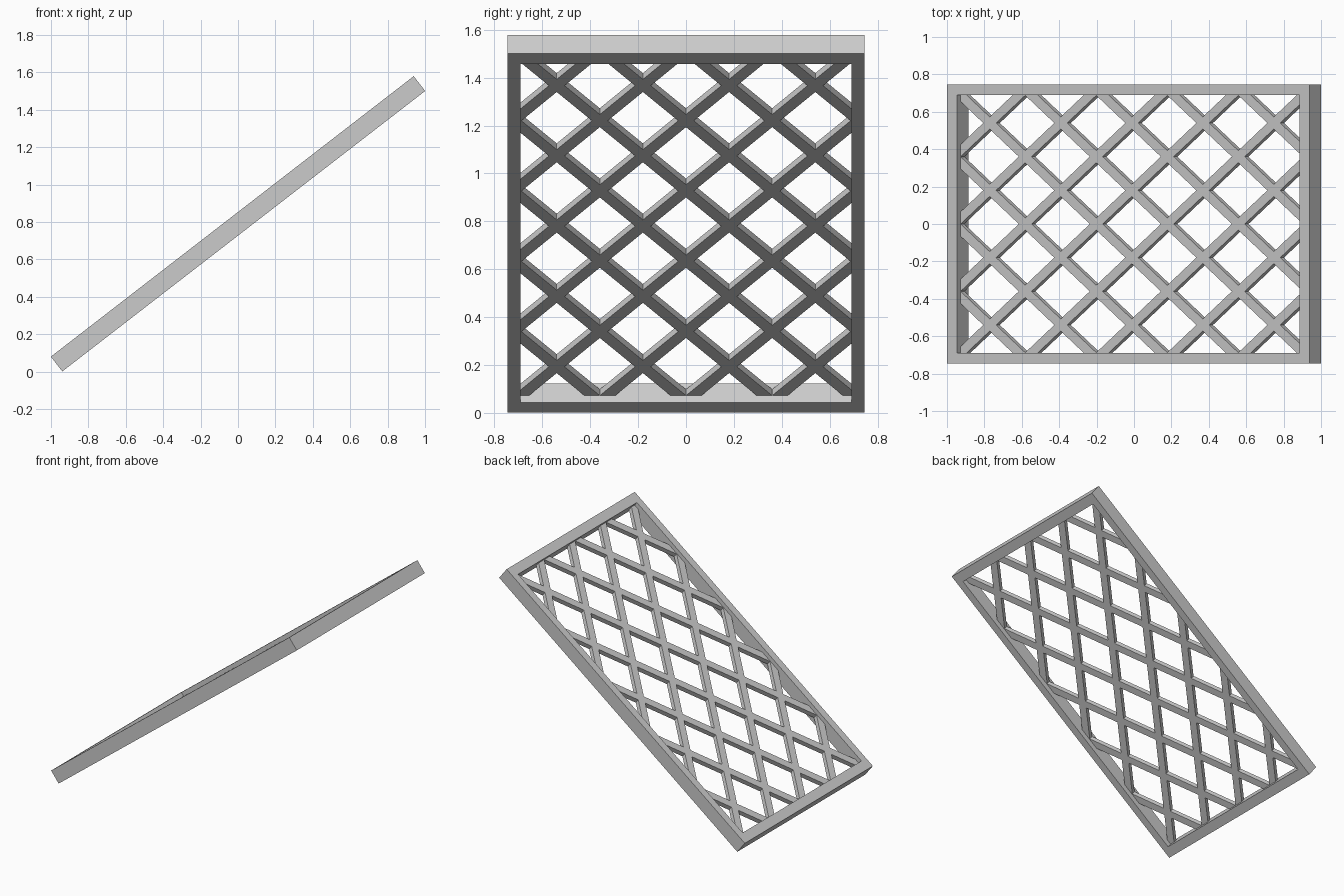
import bpy
import bmesh
from math import radians
from mathutils import Matrix

if "Cube" in bpy.data.objects:
    bpy.data.objects.remove(bpy.data.objects["Cube"], do_unlink=True)

HALF_L, HALF_W, HALF_T = 1.226, 0.745, 0.05   # frame half sizes
IN_L, IN_W = HALF_L - 0.07, HALF_W - 0.054    # frame opening half sizes
LOW, HIGH = -0.013, 0.02                      # lattice faces, across the thickness
STEP_L, STEP_W = 0.24, 0.18                   # half pitch of the diamonds
SLAT = 0.052                                  # slat width
TILT = Matrix.Translation((0, 0, 0.79)) @ Matrix.Rotation(radians(-37.7), 4, 'Y')

grey = bpy.data.materials.new("plain grey")
grey.use_nodes = True
grey.diffuse_color = (0.6, 0.6, 0.6, 1)
grey.node_tree.nodes["Principled BSDF"].inputs["Base Color"].default_value = (0.6, 0.6, 0.6, 1)


def prism(bm, outline, low, high):
    """Closed prism over a flat outline."""
    face = bm.faces.new([bm.verts.new((x, y, low)) for x, y in outline])
    top = bmesh.ops.extrude_face_region(bm, geom=[face])["geom"]
    bmesh.ops.translate(bm, vec=(0, 0, high - low),
                        verts=[v for v in top if isinstance(v, bmesh.types.BMVert)])


def rectangle(a, b):
    return [(-a, -b), (a, -b), (a, b), (-a, b)]


def make_object(name, bm):
    bmesh.ops.recalc_face_normals(bm, faces=bm.faces)
    mesh = bpy.data.meshes.new(name)
    bm.to_mesh(mesh)
    bm.free()
    mesh.materials.append(grey)
    obj = bpy.data.objects.new(name, mesh)
    bpy.context.collection.objects.link(obj)
    obj.matrix_world = TILT
    return obj


# Rectangular frame: a ring of quads joining outer and inner loops
bm = bmesh.new()
loops = [[bm.verts.new((x, y, z)) for x, y in rectangle(a, b)]
         for a, b, z in ((HALF_L, HALF_W, -HALF_T), (HALF_L, HALF_W, HALF_T),
                         (IN_L, IN_W, HALF_T), (IN_L, IN_W, -HALF_T))]
for i in range(4):
    p, q = loops[i], loops[(i + 1) % 4]
    for j in range(4):
        k = (j + 1) % 4
        bm.faces.new((p[j], p[k], q[k], q[j]))
make_object("frame", bm)

# Lattice panel, slightly let into the frame
bm = bmesh.new()
prism(bm, rectangle(IN_L + 0.004, IN_W + 0.004), LOW, HIGH)
lattice = make_object("lattice", bm)

# Diamond openings in staggered rows
bm = bmesh.new()
dl, dw = STEP_L - SLAT / 2 / 0.6, STEP_W - SLAT / 2 / 0.8
for i in range(-5, 6):
    for j in range(-4, 5):
        if (i + j) % 2 == 0:
            x, y = i * STEP_L, j * STEP_W
            prism(bm, [(x - dl, y), (x, y - dw), (x + dl, y), (x, y + dw)], -0.1, 0.1)
cutter = make_object("diamond_cutter", bm)
cutter.hide_render = True

cut = lattice.modifiers.new("openings", 'BOOLEAN')
cut.operation, cut.solver, cut.object = 'DIFFERENCE', 'EXACT', cutter
bpy.context.view_layer.update()
graph = bpy.context.evaluated_depsgraph_get()
lattice.data = bpy.data.meshes.new_from_object(lattice.evaluated_get(graph))
lattice.modifiers.clear()
bpy.data.objects.remove(cutter, do_unlink=True)
